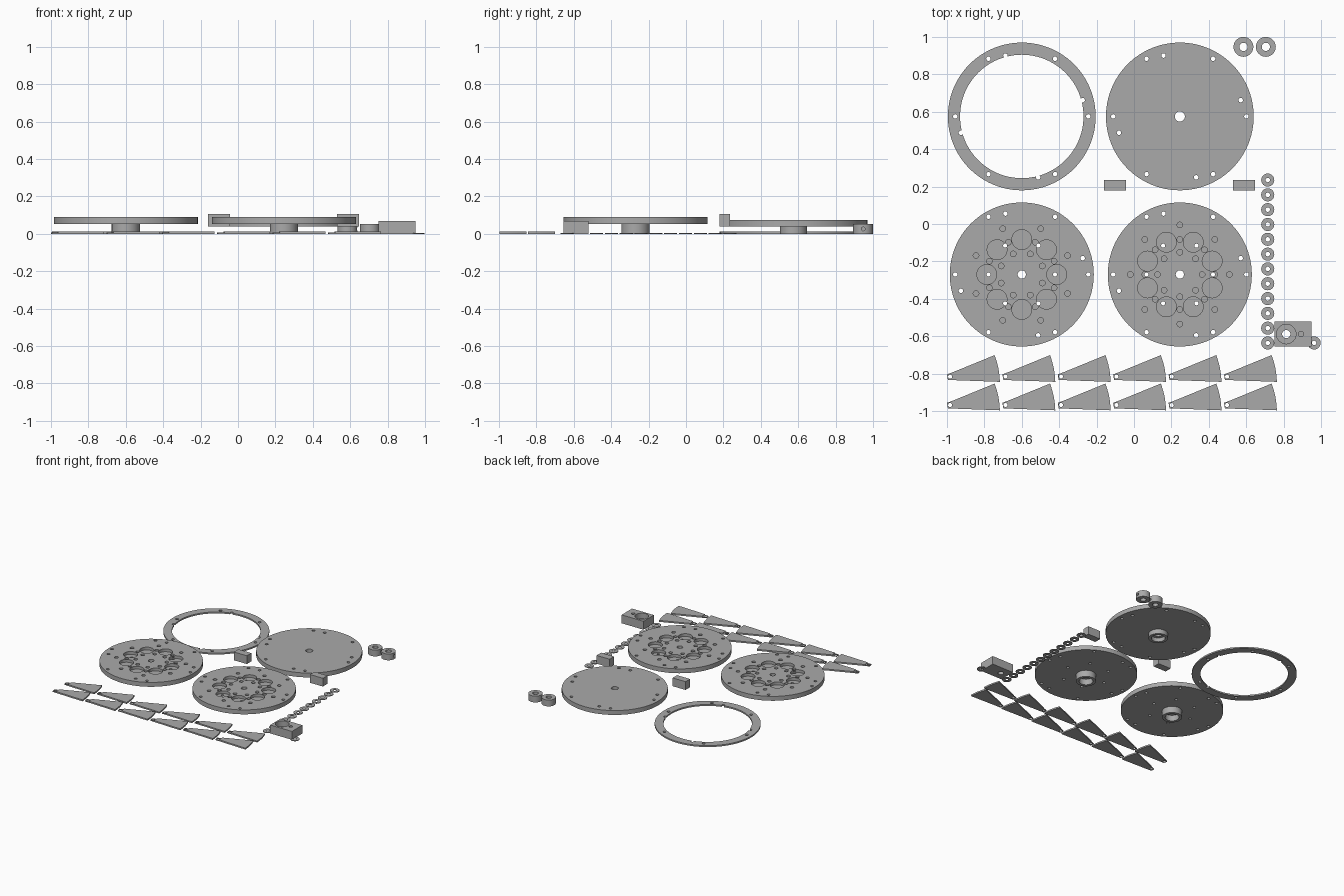
import bpy, bmesh
from math import sin, cos, pi, radians
from mathutils import Matrix, Vector

cube = bpy.data.objects.get("Cube")
if cube:
    bpy.data.objects.remove(cube, do_unlink=True)

grey = bpy.data.materials.new("plain grey")
grey.use_nodes = True
grey.diffuse_color = (0.4, 0.4, 0.4, 1)
grey.node_tree.nodes["Principled BSDF"].inputs["Base Color"].default_value = (0.4, 0.4, 0.4, 1)


def finish(name, bm, loc=(0, 0, 0)):
    bmesh.ops.recalc_face_normals(bm, faces=bm.faces[:])
    mesh = bpy.data.meshes.new(name)
    bm.to_mesh(mesh)
    bm.free()
    mesh.materials.append(grey)
    obj = bpy.data.objects.new(name, mesh)
    obj.location = loc
    bpy.context.collection.objects.link(obj)
    return obj


def select(obj):
    bpy.ops.object.select_all(action="DESELECT")
    obj.select_set(True)
    bpy.context.view_layer.objects.active = obj


def smooth(obj):
    select(obj)
    bpy.ops.object.shade_smooth_by_angle(angle=radians(30))


def lathe(name, profile, loc=(0, 0, 0), steps=96):
    """Turn a closed (radius, z) profile about the z axis."""
    bm = bmesh.new()
    rings = [[bm.verts.new((r * cos(2 * pi * i / steps), r * sin(2 * pi * i / steps), z))
              for r, z in profile] for i in range(steps)]
    n = len(profile)
    for i in range(steps):
        a, b = rings[i], rings[(i + 1) % steps]
        for j in range(n):
            k = (j + 1) % n
            bm.faces.new((a[j], b[j], b[k], a[k]))
    return finish(name, bm, loc)


def tube(name, inner, outer, z0, z1, loc=(0, 0, 0), steps=96):
    return lathe(name, [(inner, z0), (outer, z0), (outer, z1), (inner, z1)], loc, steps)


def box(name, x0, x1, y0, y1, z0, z1):
    bm = bmesh.new()
    bmesh.ops.create_cube(bm, size=1)
    bmesh.ops.scale(bm, vec=(x1 - x0, y1 - y0, z1 - z0), verts=bm.verts)
    return finish(name, bm, ((x0 + x1) / 2, (y0 + y1) / 2, (z0 + z1) / 2))


def drill(obj, points, radius, z0, z1, turn=Matrix(), steps=24):
    """Cut equal cylinders at points given in the part's own space."""
    bm = bmesh.new()
    for x, y in points:
        place = Matrix.Translation((x, y, (z0 + z1) / 2))
        bmesh.ops.create_cone(bm, cap_ends=True, segments=steps, radius1=radius,
                              radius2=radius, depth=z1 - z0, matrix=turn @ place)
    cutter = finish("cutter", bm, obj.location)
    cutter.hide_render = True
    mod = obj.modifiers.new("holes", "BOOLEAN")
    mod.operation, mod.solver, mod.object = "DIFFERENCE", "EXACT", cutter
    bpy.context.view_layer.update()
    select(obj)
    bpy.ops.object.modifier_apply(modifier=mod.name)
    bpy.data.objects.remove(cutter, do_unlink=True)


def circle(count, radius, start=0):
    return [(radius * cos(radians(start) + 2 * pi * i / count),
             radius * sin(radians(start) + 2 * pi * i / count)) for i in range(count)]


def hub_disc(name, loc, radius, bottom, top, hub, bore):
    """Disc with a hollow hub underneath."""
    return lathe(name, [(bore, top), (radius, top), (radius, bottom), (hub, bottom), (hub, 0),
                        (0.052, 0), (0.052, bottom - 0.005), (bore, bottom - 0.005)], loc)


def rim_holes(obj):
    drill(obj, circle(6, 0.356) + circle(4, 0.337, 15), 0.012, -0.1, 0.2)


# Thin outer ring
ring = tube("outer_ring", 0.33, 0.395, 0, 0.012, (-0.6, 0.575, 0))
rim_holes(ring)
smooth(ring)

# Plain cover disc
cover = hub_disc("cover_disc", (0.245, 0.575, 0), 0.395, 0.038, 0.074, 0.073, 0.027)
rim_holes(cover)
smooth(cover)

# Two rotor discs, with pockets staggered by half a step
for name, x, start in (("left_rotor", 0.245, 22.5), ("right_rotor", -0.6, 0)):
    disc = hub_disc(name, (x, -0.27, 0), 0.385, 0.053, 0.089, 0.075, 0.022)
    drill(disc, circle(8, 0.187, start), 0.053, 0.066, 0.2, steps=48)
    between = start + 22.5
    small = circle(8, 0.119, between) + circle(8, 0.187, between) + circle(8, 0.265, between)
    drill(disc, small, 0.015, 0.066, 0.2)
    drill(disc, circle(6, 0.178), 0.011, -0.1, 0.2)
    rim_holes(disc)
    smooth(disc)

# Shaft collars with a sideways screw hole
sideways = Matrix.Translation((0, 0, 0.026)) @ Matrix.Rotation(pi / 2, 4, "Y")
for i, x in enumerate((0.585, 0.705)):
    collar = tube(f"collar_{i + 1}", 0.022, 0.053, 0, 0.052, (x, 0.947, 0), 48)
    drill(collar, [(0, 0)], 0.01, 0, 0.1, sideways)
    smooth(collar)

# Raised blocks
for name, x in (("right_block", -0.161), ("left_block", 0.53)):
    box(name, x, x + 0.117, 0.178, 0.236, 0.038, 0.106)

# Bearing block with a stepped bore and a small blind hole
block = box("bearing_block", 0.752, 0.95, -0.656, -0.521, 0, 0.069)
drill(block, [(-0.037, 0.0)], 0.052, -0.01, 0.1, steps=48)
drill(block, [(0.042, 0.0)], 0.014, 0.0, 0.1)
drill(block, [(-0.037, 0.0)], 0.022, -0.1, 0.1)
smooth(block)

# Washers in a column and one beside the bearing block
spots = [(0.715, 0.235 - 0.0792 * i) for i in range(12)] + [(0.963, -0.636)]
for i, (x, y) in enumerate(spots):
    smooth(tube(f"washer_{i + 1}", 0.012, 0.035, 0, 0.005, (x, y, 0), 32))


def prism(bm, points, height):
    base = bm.faces.new([bm.verts.new((x, y, 0)) for x, y in points])
    out = bmesh.ops.extrude_face_region(bm, geom=[base], use_keep_orig=True)
    verts = [v for v in out["geom"] if isinstance(v, bmesh.types.BMVert)]
    bmesh.ops.translate(bm, vec=(0, 0, height), verts=verts)


# Shutter blades: a wedge with a curved end and a thin pivot tab
low, high = Vector((0.266, -0.028)), Vector((0.238, 0.115))
bulge = Vector((0.006, 0.001))
arc = [low.lerp(high, t / 8) + bulge * sin(pi * t / 8) for t in range(9)]
for row in range(2):
    for col in range(6):
        loc = (-0.983 + 0.2962 * col, -0.816 - 0.152 * row, 0)
        bm = bmesh.new()
        prism(bm, [(0.018, 0.025), (0.022, -0.019)] + arc, 0.012)
        wedge = finish(f"blade_{row + 1}_{col + 1}", bm, loc)
        smooth(wedge)
        bm = bmesh.new()
        prism(bm, [(-0.012, -0.018), (0.022, -0.019), (0.018, 0.025), (-0.017, 0.012)], 0.007)
        tab = finish(f"blade_tab_{row + 1}_{col + 1}", bm, loc)
        drill(tab, [(0, 0)], 0.011, -0.1, 0.1, steps=16)
        smooth(tab)
